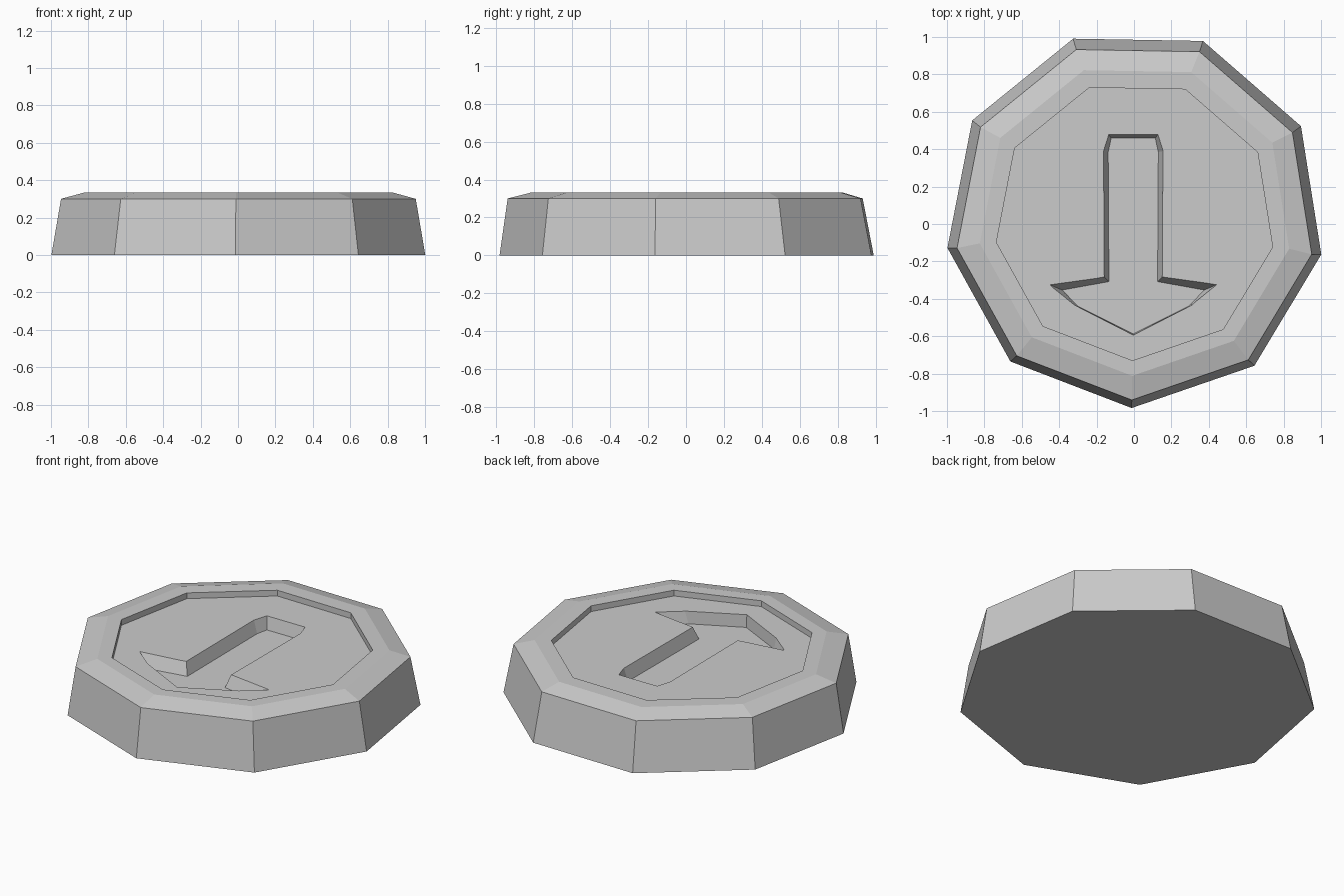
import bpy, bmesh
from math import radians, sin, cos

if "Cube" in bpy.data.objects:
    bpy.data.objects.remove(bpy.data.objects["Cube"])


def loft(name, rings):
    """Closed solid through rings with equal point counts, capped at both ends."""
    bm = bmesh.new()
    loops = [[bm.verts.new(p) for p in ring] for ring in rings]
    n = len(loops[0])
    for a, b in zip(loops, loops[1:]):
        for i in range(n):
            j = (i + 1) % n
            bm.faces.new((a[i], a[j], b[j], b[i]))
    bm.faces.new(loops[0])
    bm.faces.new(loops[-1])
    bmesh.ops.recalc_face_normals(bm, faces=bm.faces)
    mesh = bpy.data.meshes.new(name)
    bm.to_mesh(mesh)
    bm.free()
    obj = bpy.data.objects.new(name, mesh)
    bpy.context.collection.objects.link(obj)
    return obj


def nonagon(radius, cy, z):
    angles = [radians(-91 + 40 * i) for i in range(9)]
    return [(0.005 + radius * cos(a), cy + radius * sin(a), z) for a in angles]


def arrow(half, tip_y, z):
    """Mirror the right half of the arrow outline; close it at the tip."""
    pts = half + [(0, tip_y)] + [(-x, y) for x, y in reversed(half)]
    return [(x - 0.004, y, z) for x, y in pts]


# Stone disc: tapered side, bevelled rim, sunken face
stone = loft("rune_stone", [
    nonagon(1.015, 0.031, 0.0),
    nonagon(0.963, 0.022, 0.30),
    nonagon(0.84, 0.028, 0.333),
    nonagon(0.75, 0.020, 0.333),
    nonagon(0.75, 0.020, 0.297),
])

# Arrow-shaped groove with sloping walls
FACE_Z, FLOOR_Z, OVER = 0.297, 0.22, 1.2
upper = [(0.132, 0.478), (0.159, 0.39), (0.155, -0.283),
         (0.445, -0.325), (0.315, -0.433)]
lower = [(0.118, 0.459), (0.134, 0.385), (0.13, -0.308),
         (0.38, -0.353), (0.295, -0.440)]
# carry the wall slope slightly above the face for a clean cut
above = [(a + (b - a) * OVER, c + (d - c) * OVER)
         for (a, c), (b, d) in zip(lower, upper)]
cutter = loft("arrow_cutter", [
    arrow(lower, -0.588, FLOOR_Z),
    arrow(above, -0.595, FLOOR_Z + (FACE_Z - FLOOR_Z) * OVER),
])
cutter.hide_render = True

groove = stone.modifiers.new("arrow_groove", 'BOOLEAN')
groove.operation = 'DIFFERENCE'
groove.solver = 'EXACT'
groove.object = cutter

# Bake the cut and drop the cutter
bpy.context.view_layer.objects.active = stone
stone.select_set(True)
bpy.ops.object.modifier_apply(modifier=groove.name)
bpy.data.objects.remove(cutter)
